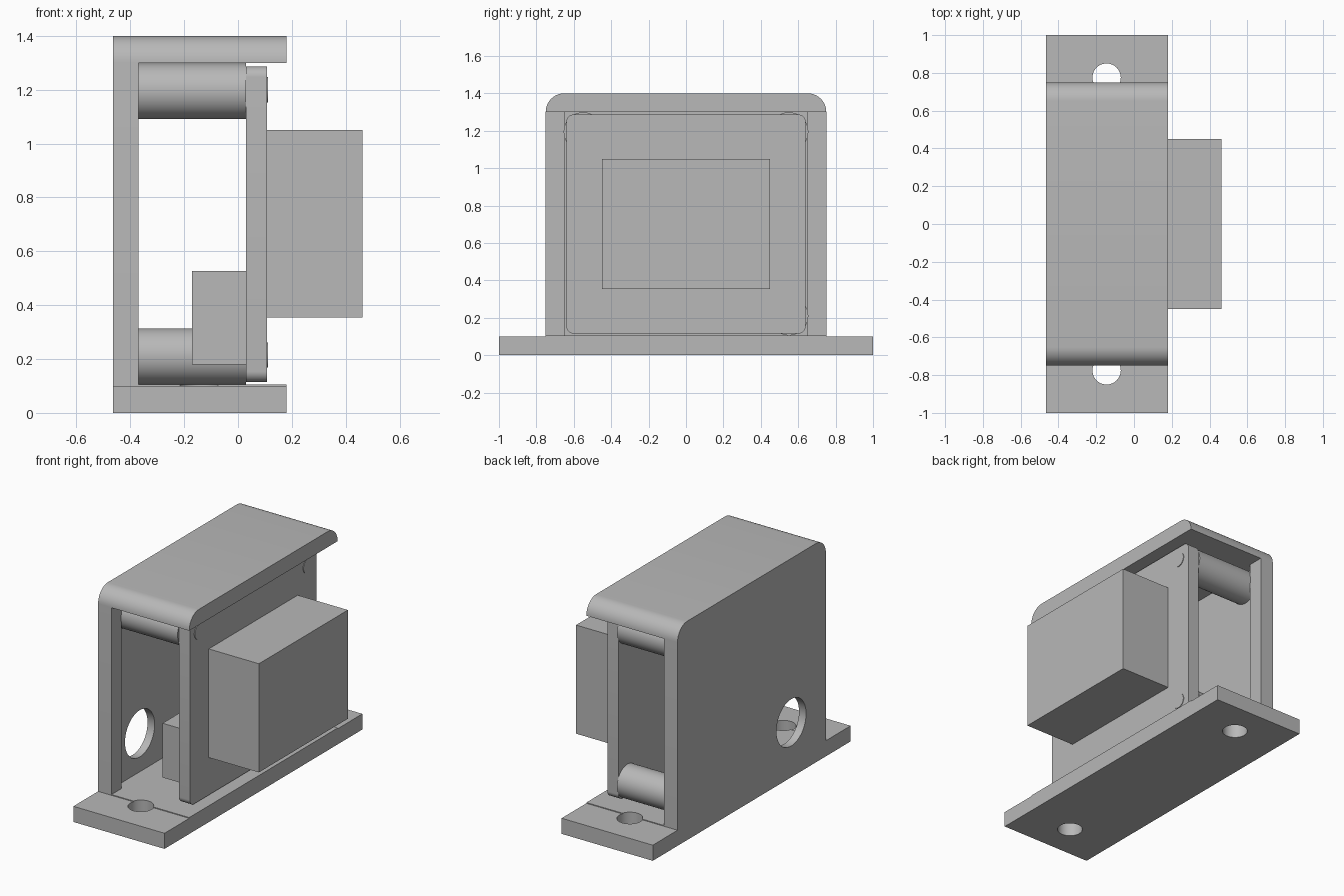
import bpy
import bmesh
from mathutils import Matrix, Vector

default = bpy.data.objects.get("Cube")
if default:
    bpy.data.objects.remove(default, do_unlink=True)

grey = bpy.data.materials.new("plain grey")
GREY = (0.48, 0.48, 0.48, 1.0)
grey.diffuse_color = GREY
grey.use_nodes = True
grey.node_tree.nodes["Principled BSDF"].inputs["Base Color"].default_value = GREY


def finish(name, bm):
    bmesh.ops.recalc_face_normals(bm, faces=bm.faces)
    mesh = bpy.data.meshes.new(name)
    bm.to_mesh(mesh)
    bm.free()
    mesh.materials.append(grey)
    obj = bpy.data.objects.new(name, mesh)
    bpy.context.collection.objects.link(obj)
    return obj


def box(name, x, y, z, radius=0, top_only=False):
    """Box from ranges; optionally rounds the edges running along x."""
    bm = bmesh.new()
    bmesh.ops.create_cube(bm, size=1)
    lo, hi = Vector((x[0], y[0], z[0])), Vector((x[1], y[1], z[1]))
    size, mid = hi - lo, (hi + lo) / 2
    bmesh.ops.transform(bm, matrix=Matrix.Translation(mid) @ Matrix.Diagonal((*size, 1)), verts=bm.verts)
    if radius:
        edges = []
        for e in bm.edges:
            a, b = e.verts
            along_x = abs(a.co.x - b.co.x) > size.x / 2
            if along_x and (a.co.z > mid.z or not top_only):
                edges.append(e)
        bmesh.ops.bevel(bm, geom=edges, offset=radius, segments=10, profile=0.5, affect='EDGES')
    return finish(name, bm)


def cylinder(name, axis, start, length, radius):
    """Cylinder running from a start point along x or z."""
    bm = bmesh.new()
    bmesh.ops.create_cone(bm, cap_ends=True, segments=48, radius1=radius, radius2=radius, depth=length)
    direction = Vector((1, 0, 0)) if axis == 'X' else Vector((0, 0, 1))
    turn = Vector((0, 0, 1)).rotation_difference(direction).to_matrix().to_4x4()
    bmesh.ops.transform(bm, matrix=Matrix.Translation(Vector(start) + direction * length / 2) @ turn, verts=bm.verts)
    return finish(name, bm)


def activate(obj):
    bpy.ops.object.select_all(action='DESELECT')
    obj.select_set(True)
    bpy.context.view_layer.objects.active = obj


def cut(obj, cutter):
    mod = obj.modifiers.new("cut", 'BOOLEAN')
    mod.operation = 'DIFFERENCE'
    mod.solver = 'EXACT'
    mod.object = cutter
    activate(obj)
    bpy.ops.object.modifier_apply(modifier=mod.name)
    bpy.data.objects.remove(cutter, do_unlink=True)


BACK, INNER, EDGE = -0.465, -0.37, 0.18
POCKET = -0.415
parts = []

# Mounting base with a slightly raised pad and two bolt holes
base = box("mounting_base", (BACK, EDGE), (-1, 1), (0, 0.1))
pad = box("base_pad", (INNER, EDGE), (-0.75, 0.75), (0.1, 0.105))
for side in (-1, 1):
    for part in (base, pad):
        cut(part, cylinder("bolt_hole", 'Z', (-0.145, side * 0.775, -0.1), 0.4, 0.075))
parts += [base, pad]

# Back wall with rounded shoulders, shallow pocket and cable hole
wall = box("back_wall", (BACK, INNER), (-0.75, 0.75), (0.1, 1.4), 0.099, True)
cut(wall, box("pocket", (POCKET, -0.2), (-0.65, 0.65), (0.105, 1.3)))
cut(wall, cylinder("cable_hole", 'X', (-0.6, -0.4, 0.35), 0.4, 0.15))
parts.append(wall)

# Top cover
parts.append(box("top_cover", (INNER, EDGE), (-0.75, 0.75), (1.3, 1.4), 0.099, True))

# Board carried on three standoffs with screws
parts.append(box("board", (0.03, 0.108), (-0.64, 0.64), (0.115, 1.287), 0.04))
for label, y, z in (("upper_front", -0.55, 1.195), ("upper_rear", 0.55, 1.195), ("lower_rear", 0.55, 0.21)):
    parts.append(cylinder(label + "_standoff", 'X', (POCKET, y, z), 0.03 - POCKET, 0.104))
    parts.append(cylinder(label + "_screw", 'X', (0.09, y, z + 0.005), 0.022, 0.047))

# Display block on the outside and connector on the inside of the board
parts.append(box("display_block", (0.108, 0.463), (-0.45, 0.45), (0.355, 1.05)))
parts.append(box("connector", (-0.17, 0.03), (-0.52, -0.28), (0.18, 0.527)))

for part in parts:
    activate(part)
    bpy.ops.object.shade_smooth_by_angle(angle=0.5)
